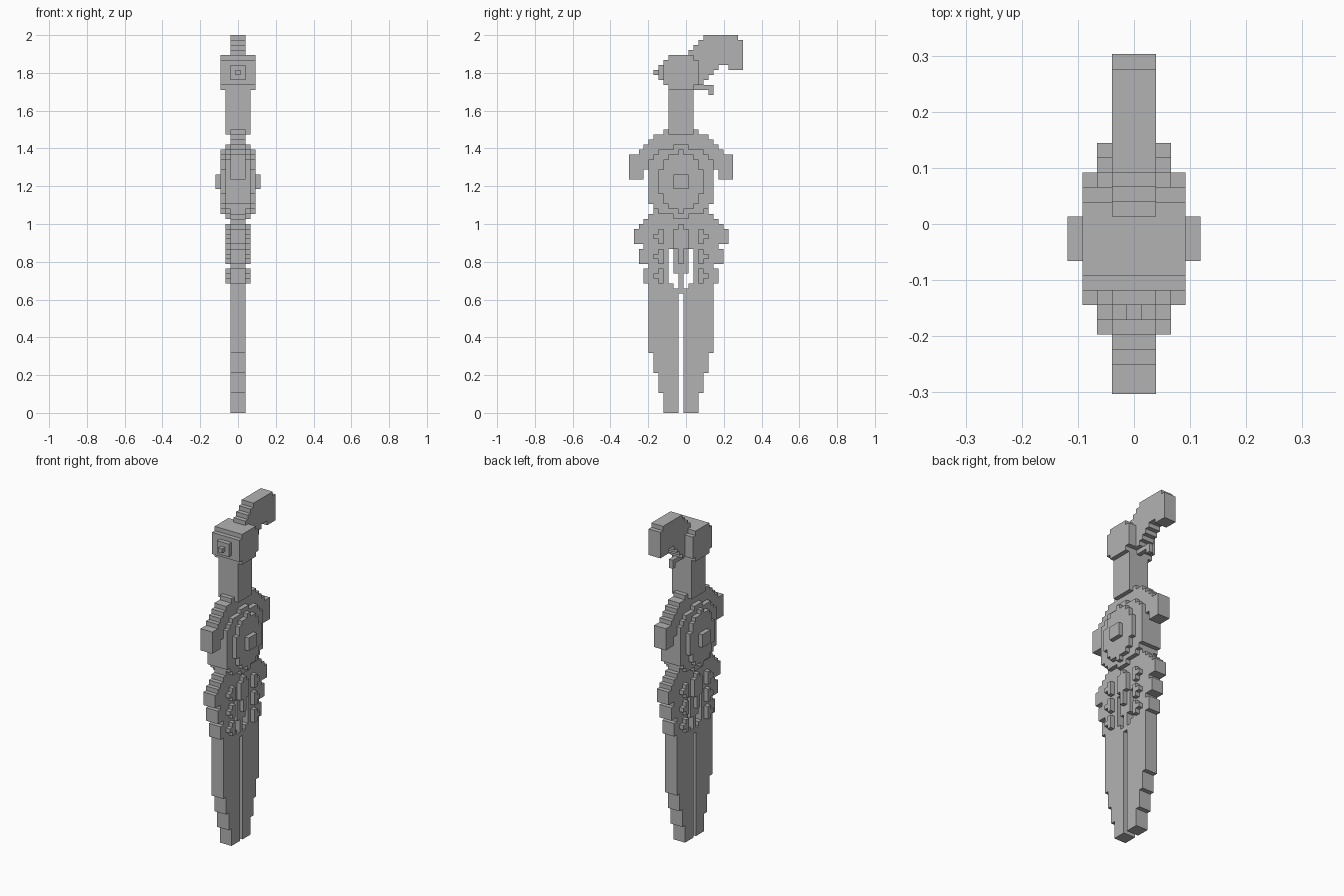
import bpy, bmesh

cube = bpy.data.objects.get("Cube")
if cube:
    bpy.data.objects.remove(cube, do_unlink=True)

U = 2 / 76          # block size
MID = 10            # central block column of the dagger

grey = bpy.data.materials.new("grey_metal")
grey.use_nodes = True
colour = (0.45, 0.45, 0.45, 1)
grey.diffuse_color = colour
grey.node_tree.nodes["Principled BSDF"].inputs["Base Color"].default_value = colour


def block(c0, c1, r0, r1):
    """Cells from column c0 to c1 and row r0 to r1, ends excluded."""
    return {(c, r) for c in range(c0, c1) for r in range(r0, r1)}


def centred(*bands):
    """Symmetric cells from (first row, end row, half width) bands."""
    cells = set()
    for r0, r1, half in bands:
        cells |= block(MID - half, MID + half + 1, r0, r1)
    return cells


def mirrored(cells):
    return {(2 * MID - c, r) for c, r in cells}


def build(name, cells, width):
    """Stepped side profile extruded to a thickness of whole blocks."""
    bm = bmesh.new()
    verts = {}
    x = -width * U / 2

    def corner(c, r):
        if (c, r) not in verts:
            verts[c, r] = bm.verts.new((x, (c - 11.5) * U, r * U))
        return verts[c, r]

    for c, r in sorted(cells):
        bm.faces.new([corner(c, r), corner(c, r + 1),
                      corner(c + 1, r + 1), corner(c + 1, r)])
    extruded = bmesh.ops.extrude_face_region(
        bm, geom=bm.faces[:], use_keep_orig=True)
    moved = [g for g in extruded["geom"] if isinstance(g, bmesh.types.BMVert)]
    bmesh.ops.translate(bm, verts=moved, vec=(width * U, 0, 0))
    bmesh.ops.recalc_face_normals(bm, faces=bm.faces[:])
    bmesh.ops.dissolve_limit(bm, angle_limit=0.01,
                             verts=bm.verts[:], edges=bm.edges[:])
    mesh = bpy.data.meshes.new(name)
    bm.to_mesh(mesh)
    bm.free()
    mesh.materials.append(grey)
    bpy.context.collection.objects.link(bpy.data.objects.new(name, mesh))


# Twin blades with a slot between them
blade = (block(4, 10, 12, 25) | block(4, 9, 25, 26) | block(5, 10, 8, 12)
         | block(6, 10, 4, 8) | block(7, 10, 0, 4))
build("front_blade", blade, 3)
build("back_blade", mirrored(blade), 3)

# Ribbed collar above the blades, open in the middle
collar = centred((39, 40, 6), (38, 39, 7), (37, 38, 8), (34, 37, 9), (33, 34, 7),
                 (30, 33, 8), (29, 30, 6), (26, 29, 7))
collar -= centred((26, 33, 2))
build("ribbed_collar", collar, 3)
build("collar_stalk", centred((28, 33, 1), (24, 28, 0)), 3)
build("collar_centre_stud", centred((33, 37, 1), (37, 38, 0), (30, 33, 0)), 5)

# Raised studs on the ribs
for i, row in enumerate((26, 30, 34)):
    stud = block(6, 7, row, row + 3) | block(5, 6, row + 1, row + 2)
    build(f"front_rib_stud_{i}", stud, 5)
    build(f"back_rib_stud_{i}", mirrored(stud), 5)

# Arched guard with drooping ends
guard = centred((56, 57, 3), (55, 56, 5), (54, 55, 6), (53, 54, 7),
                (52, 53, 8), (49, 52, 10), (40, 49, 5))
tip = block(0, 3, 47, 49)
build("arched_guard", guard | tip | mirrored(tip), 3)

# Layered round boss
build("boss_outer_disc", centred((53, 54, 1), (52, 53, 4), (51, 52, 5), (42, 51, 6),
                                 (41, 42, 5), (40, 41, 4), (39, 40, 1)), 5)
build("boss_inner_disc", centred((52, 53, 0), (51, 52, 2), (49, 51, 3), (44, 49, 4),
                                 (42, 44, 3), (41, 42, 2), (40, 41, 0)), 7)
build("boss_gem", centred((45, 48, 1)), 9)

# Grip and pommel
build("grip", block(8, 13, 56, 66), 5)
build("pommel", centred((65, 66, 2), (66, 71, 3), (71, 72, 2)), 7)
build("pommel_knob", block(6, 8, 67, 70), 3)
build("pommel_knob_tip", block(5, 7, 68, 69), 1)

# Curved horn and small hook behind the pommel
horn = (block(15, 22, 75, 76) | block(14, 23, 74, 75) | block(13, 23, 73, 74)
        | block(12, 23, 70, 73) | block(20, 23, 69, 70))
for i in range(4):
    horn |= block(12, 18 - i, 69 - i, 70 - i)
build("pommel_horn", horn, 3)
build("pommel_hook", block(12, 17, 65, 66) | block(16, 17, 64, 65), 1)
